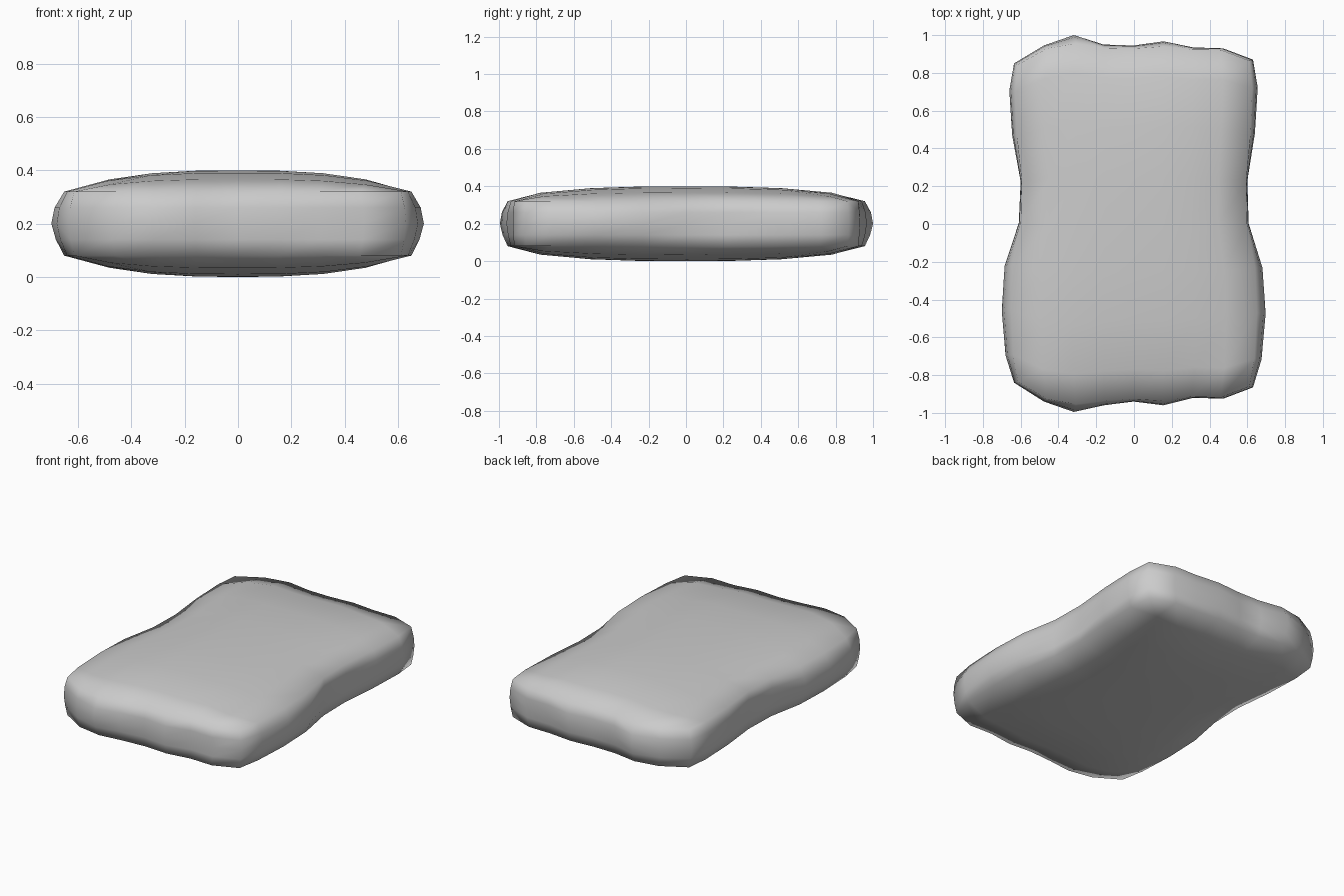
import bpy, bmesh

if "Cube" in bpy.data.objects:
    bpy.data.objects.remove(bpy.data.objects["Cube"])

N = 8    # cells along each side of the slab
H = 4    # cells through the thickness

# Wavy outline at mid height, read per row (front to back) and per column (left to right)
row_v = [-1, -0.83, -0.55, -0.27, 0, 0.26, 0.55, 0.83, 1]
left = [0.635, 0.68, 0.70, 0.685, 0.61, 0.60, 0.645, 0.66, 0.635]
right = [0.63, 0.675, 0.697, 0.68, 0.607, 0.60, 0.64, 0.655, 0.63]
front = [0.84, 0.94, 0.995, 0.96, 0.94, 0.96, 0.92, 0.925, 0.865]
back = [0.85, 0.945, 1.0, 0.95, 0.945, 0.967, 0.935, 0.93, 0.87]

layer_z = [0.08, 0.14, 0.20, 0.26, 0.32]
layer_bulge = [0, 0.65, 1, 0.75, 0]


def squeeze(value, base, amount, bulge):
    """Pull the outline inward towards the upper and lower rims."""
    return value - (1 - bulge) * (0.006 + max(0, value - base) * amount)


def point(i, j, k):
    u, v, b = i / N * 2 - 1, row_v[j], layer_bulge[k]
    xl, xr = -squeeze(left[j], 0.60, 0.42, b), squeeze(right[j], 0.60, 0.42, b)
    yf, yb = -squeeze(front[i], 0.925, 0.5, b), squeeze(back[i], 0.925, 0.5, b)
    x = xl + (xr - xl) * (u + 1) / 2
    y = yf + (yb - yf) * (v + 1) / 2
    z = layer_z[k]
    if k in (0, H):    # crown on the upper and lower faces
        w = j / N * 2 - 1
        crown = 0.08 * (1 - abs(u) ** 3) * (1 - abs(w) ** 3)
        z += crown if k == H else -crown
    return x, y, z


bm = bmesh.new()
cache = {}


def vert(i, j, k):
    if (i, j, k) not in cache:
        cache[i, j, k] = bm.verts.new(point(i, j, k))
    return cache[i, j, k]


def quad(*corners):
    bm.faces.new([vert(*c) for c in corners])


# Upper and lower faces
for i in range(N):
    for j in range(N):
        for k in (0, H):
            quad((i, j, k), (i + 1, j, k), (i + 1, j + 1, k), (i, j + 1, k))
# Rounded side walls
for i in range(N):
    for k in range(H):
        for e in (0, N):
            quad((i, e, k), (i + 1, e, k), (i + 1, e, k + 1), (i, e, k + 1))
            quad((e, i, k), (e, i + 1, k), (e, i + 1, k + 1), (e, i, k + 1))

bmesh.ops.recalc_face_normals(bm, faces=bm.faces)
for f in bm.faces:
    f.smooth = True

mesh = bpy.data.meshes.new("flat_stone")
bm.to_mesh(mesh)
bm.free()
stone = bpy.data.objects.new("flat_stone", mesh)
bpy.context.collection.objects.link(stone)
